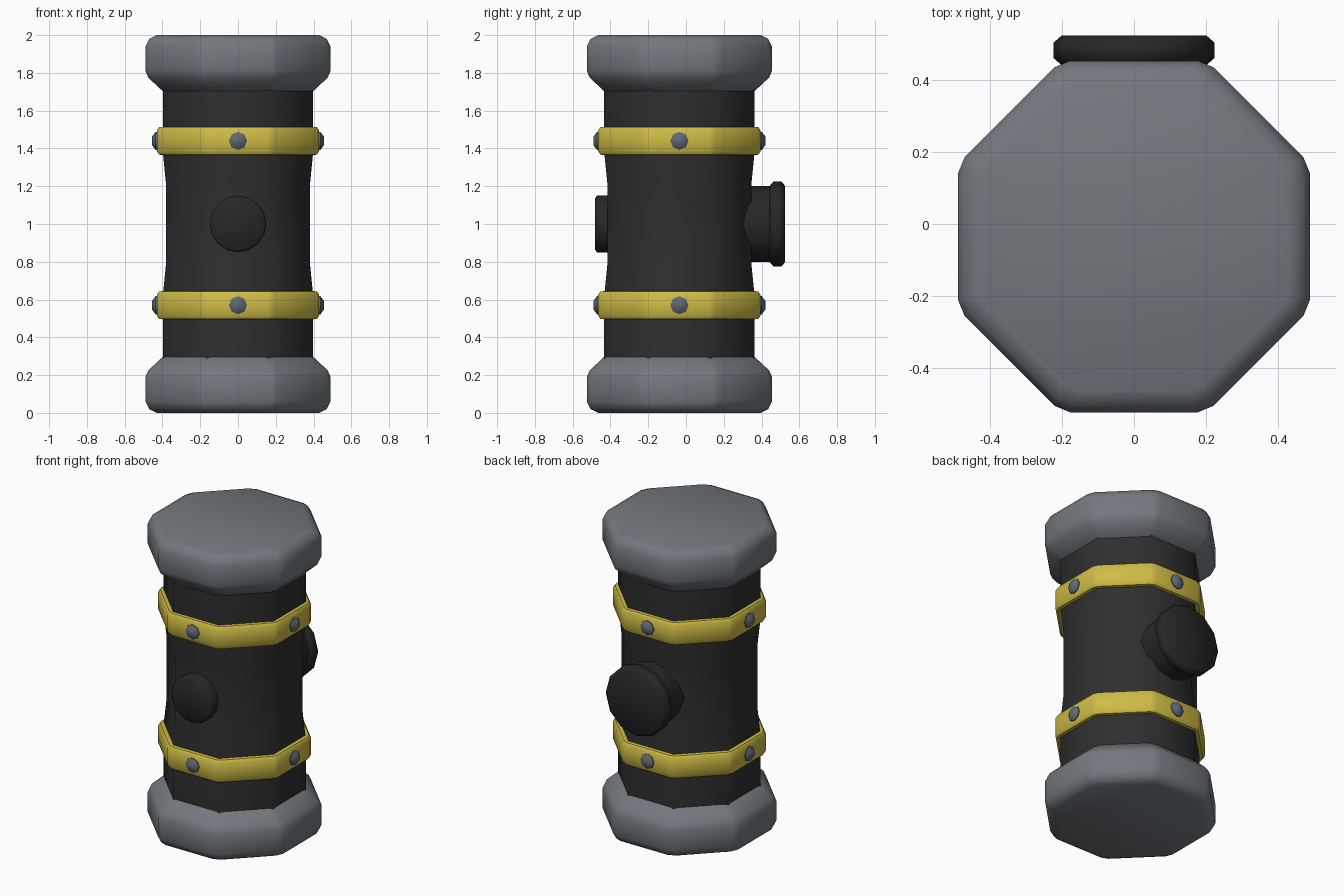
import bpy, bmesh, math
from mathutils import Matrix, Vector

if "Cube" in bpy.data.objects:
    bpy.data.objects.remove(bpy.data.objects["Cube"])

CY = -0.035  # centre of the octagonal column in y


def material(name, rgb):
    m = bpy.data.materials.new(name)
    m.diffuse_color = (*rgb, 1)
    m.use_nodes = True
    m.node_tree.nodes["Principled BSDF"].inputs["Base Color"].default_value = m.diffuse_color
    return m


GREY = material("cap grey", (0.17, 0.19, 0.21))
BLACK = material("body black", (0.028, 0.028, 0.028))
DARK = material("fitting black", (0.02, 0.02, 0.02))
YELLOW = material("band yellow", (0.62, 0.50, 0.06))
STEEL = material("bolt steel", (0.12, 0.14, 0.17))


def octagon(a, c):
    """Octagon of apothem a with corners trimmed by c (c=0: sharp corners)."""
    s = a * math.tan(math.pi / 8) - c
    pts = []
    for k in range(8):
        t = k * math.pi / 4
        for v in ((-s, s) if c else (s,)):
            pts.append((a * math.cos(t) - v * math.sin(t),
                        a * math.sin(t) + v * math.cos(t)))
    return pts


def circle(n):
    return lambda r: [(r * math.cos(2 * math.pi * i / n),
                       r * math.sin(2 * math.pi * i / n)) for i in range(n)]


def loft(name, profile, section, mat, matrix):
    """Stack cross-sections along z from (radius, height) pairs, close both ends."""
    bm = bmesh.new()
    rings = [[bm.verts.new((x, y, z)) for x, y in section(r)] for r, z in profile]
    n = len(rings[0])
    for a, b in zip(rings, rings[1:]):
        for i in range(n):
            j = (i + 1) % n
            bm.faces.new((a[i], a[j], b[j], b[i]))
    bm.faces.new(rings[0][::-1])
    bm.faces.new(rings[-1])
    bmesh.ops.transform(bm, matrix=matrix, verts=bm.verts)
    bmesh.ops.recalc_face_normals(bm, faces=bm.faces)
    me = bpy.data.meshes.new(name)
    bm.to_mesh(me)
    bm.free()
    me.materials.append(mat)
    ob = bpy.data.objects.new(name, me)
    bpy.context.collection.objects.link(ob)
    bpy.ops.object.select_all(action='DESELECT')
    ob.select_set(True)
    bpy.context.view_layer.objects.active = ob
    bpy.ops.object.shade_smooth_by_angle(angle=math.radians(50))
    return ob


def outward(angle, z):
    """Frame whose z axis points out of the column at the given heading."""
    d = Vector((math.cos(angle), math.sin(angle), 0))
    return Matrix.Translation((0, CY, z)) @ d.to_track_quat('Z', 'Y').to_matrix().to_4x4()


UP = Matrix.Translation((0, CY, 0))
FLIP = Matrix.Translation((0, CY, 2)) @ Matrix.Diagonal((1, 1, -1, 1))

# column with a slightly pinched waist
loft("body", [(0.398, 0.2), (0.398, 0.62), (0.381, 0.79), (0.381, 1.21),
              (0.398, 1.38), (0.398, 1.8)], lambda r: octagon(r, 0), BLACK, UP)

# heavy end caps
CAP = [(0.43, 0), (0.47, 0.02), (0.49, 0.06), (0.49, 0.19), (0.475, 0.225), (0.40, 0.295), (0.39, 0.298)]
for label, frame in (("bottom_cap", UP), ("top_cap", FLIP)):
    loft(label, CAP, lambda r: octagon(r, 0.025), GREY, frame)

# yellow bands with four bolts each
for label, z in (("lower", 0.57), ("upper", 1.44)):
    loft(label + "_band", [(0.39, -0.075), (0.418, -0.073), (0.43, -0.055),
                           (0.43, 0.055), (0.418, 0.073), (0.39, 0.075)],
         lambda r: octagon(r, 0.018), YELLOW, Matrix.Translation((0, CY, z)))
    for k in range(4):
        loft(f"{label}_bolt_{k + 1}", [(0.048, 0.42), (0.048, 0.436), (0.022, 0.456)],
             circle(8), STEEL, outward(k * math.pi / 2, z))

# round button on the front
loft("front_button", [(0.15, 0.36), (0.15, 0.435), (0.137, 0.447)],
     circle(16), DARK, outward(-math.pi / 2, 1.0))

# neck and flange on the back
loft("back_neck", [(0.202, 0.30), (0.202, 0.50)], circle(12), DARK, outward(math.pi / 2, 1.0))
loft("back_flange", [(0.202, 0.478), (0.225, 0.498), (0.225, 0.54), (0.202, 0.56)],
     circle(12), DARK, outward(math.pi / 2, 1.0))
